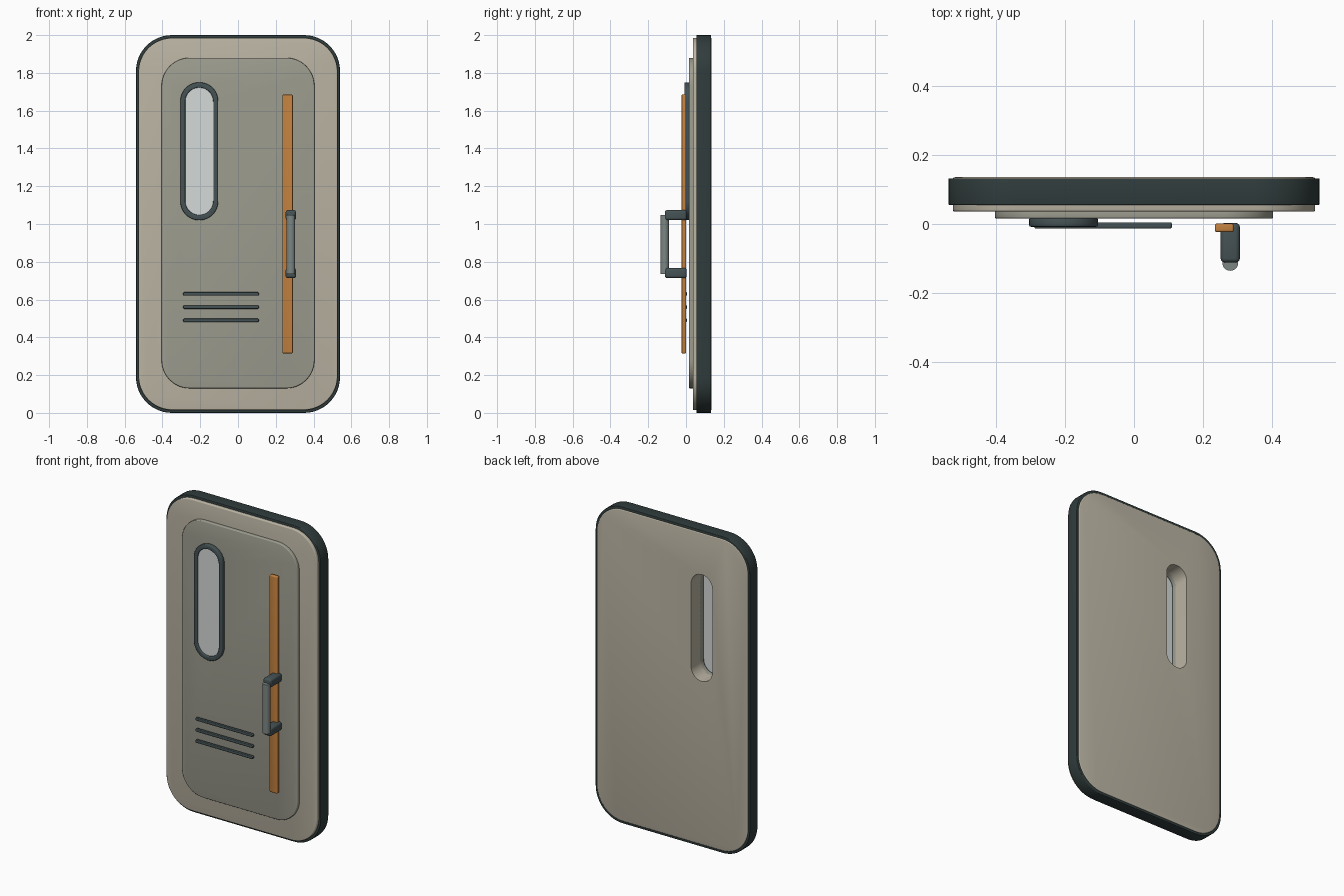
import bpy, bmesh
from math import sin, cos, pi

if "Cube" in bpy.data.objects:
    bpy.data.objects.remove(bpy.data.objects["Cube"])


def material(name, r, g, b):
    m = bpy.data.materials.new(name)
    m.diffuse_color = (r, g, b, 1)
    m.use_nodes = True
    m.node_tree.nodes["Principled BSDF"].inputs["Base Color"].default_value = m.diffuse_color
    return m


BEIGE = material("warm_beige", 0.50, 0.46, 0.37)
PANEL = material("grey_olive", 0.34, 0.34, 0.28)
DARK = material("dark_trim", 0.03, 0.045, 0.045)
SLATE = material("slate", 0.06, 0.085, 0.09)
ORANGE = material("orange", 0.55, 0.22, 0.05)
GLASS = material("pale_glass", 0.66, 0.70, 0.69)
STEEL = material("bar_grey", 0.20, 0.24, 0.23)


def new_object(name, bm, mat=None):
    me = bpy.data.meshes.new(name)
    bmesh.ops.recalc_face_normals(bm, faces=bm.faces)
    bm.to_mesh(me)
    bm.free()
    ob = bpy.data.objects.new(name, me)
    bpy.context.collection.objects.link(ob)
    if mat:
        me.materials.append(mat)
    return ob


def finish(ob):
    # apply modifiers, then smooth
    bpy.ops.object.select_all(action='DESELECT')
    ob.select_set(True)
    bpy.context.view_layer.objects.active = ob
    bpy.ops.object.convert(target='MESH')
    bpy.ops.object.shade_smooth_by_angle(angle=0.6)


def add_bevel(ob, width):
    b = ob.modifiers.new("bevel", 'BEVEL')
    b.width, b.segments = width, 3
    b.limit_method, b.angle_limit = 'ANGLE', 0.7


def rounded_slab(name, x, z, y, radius, mat=None, seg=12):
    """Rounded rectangle in the XZ plane, extruded along y."""
    bm = bmesh.new()
    pts = []
    corners = [(x[1], z[1], 1, 1), (x[0], z[1], -1, 1),
               (x[0], z[0], -1, -1), (x[1], z[0], 1, -1)]
    for k, (cx, cz, sx, sz) in enumerate(corners):
        for i in range(seg + 1):
            a = pi / 2 * (k + i / seg)
            pts.append((cx - sx * radius + radius * cos(a), y[0],
                        cz - sz * radius + radius * sin(a)))
    face = bm.faces.new([bm.verts.new(p) for p in pts])
    ext = bmesh.ops.extrude_face_region(bm, geom=[face], use_keep_orig=True)
    moved = [v for v in ext["geom"] if isinstance(v, bmesh.types.BMVert)]
    bmesh.ops.translate(bm, verts=moved, vec=(0, y[1] - y[0], 0))
    bmesh.ops.remove_doubles(bm, verts=bm.verts, dist=1e-5)
    return new_object(name, bm, mat)


def capsule(name, half_w, z, y, mat=None):
    cx = -0.205
    return rounded_slab(name, (cx - half_w, cx + half_w), z, y, half_w - 0.0005, mat)


def cut(ob, cutter):
    m = ob.modifiers.new("opening", 'BOOLEAN')
    m.operation, m.solver, m.object = 'DIFFERENCE', 'EXACT', cutter


# Window opening cutters
opening = capsule("window_cutter", 0.074, (1.048, 1.722), (-0.3, 0.3))
trim_opening = capsule("trim_cutter", 0.077, (1.045, 1.725), (-0.3, 0.3))

# Layered door body
layers = [
    ("door_edge", 0.54, (0.0, 2.0), (0.055, 0.133), 0.19, DARK, 0.004, trim_opening),
    ("door_body", 0.527, (0.015, 1.985), (0.036, 0.136), 0.18, BEIGE, 0.006, opening),
    ("front_panel", 0.405, (0.13, 1.88), (0.016, 0.045), 0.15, PANEL, 0.005, opening),
]
for name, hw, z, y, rad, mat, bev, cutter in layers:
    ob = rounded_slab(name, (-hw, hw), z, y, rad, mat)
    add_bevel(ob, bev)
    cut(ob, cutter)
    finish(ob)

# Window trim ring and glass
ring = capsule("window_frame", 0.1, (1.02, 1.75), (-0.008, 0.018), SLATE)
cut(ring, opening)
add_bevel(ring, 0.005)
finish(ring)
finish(capsule("window_glass", 0.076, (1.046, 1.724), (0.0, 0.01), GLASS))

# Orange accent strip
strip = rounded_slab("accent_strip", (0.235, 0.29), (0.315, 1.685), (-0.023, 0.001), 0.006, ORANGE, 3)
add_bevel(strip, 0.005)
finish(strip)

# Vent slats
for i in range(3):
    zc = 0.49 + 0.07 * i
    slat = rounded_slab(f"vent_slat_{i + 1}", (-0.29, 0.11), (zc - 0.009, zc + 0.009),
                        (-0.013, 0.005), 0.006, SLATE, 4)
    add_bevel(slat, 0.004)
    finish(slat)

# Handle mounts
for label, zc in (("lower", 0.74), ("upper", 1.047)):
    mount = rounded_slab(f"handle_mount_{label}", (0.252, 0.308), (zc - 0.027, zc + 0.027),
                         (-0.112, 0.003), 0.014, SLATE, 5)
    add_bevel(mount, 0.012)
    finish(mount)

# Handle grip bar
bpy.ops.mesh.primitive_cylinder_add(vertices=32, radius=0.023, depth=0.312,
                                    location=(0.28, -0.113, 0.891))
bar = bpy.context.object
bar.name = "handle_bar"
bar.data.materials.append(STEEL)
finish(bar)

# Hide or remove helpers
for c in (opening, trim_opening):
    c.hide_render = True
    bpy.data.objects.remove(c)
